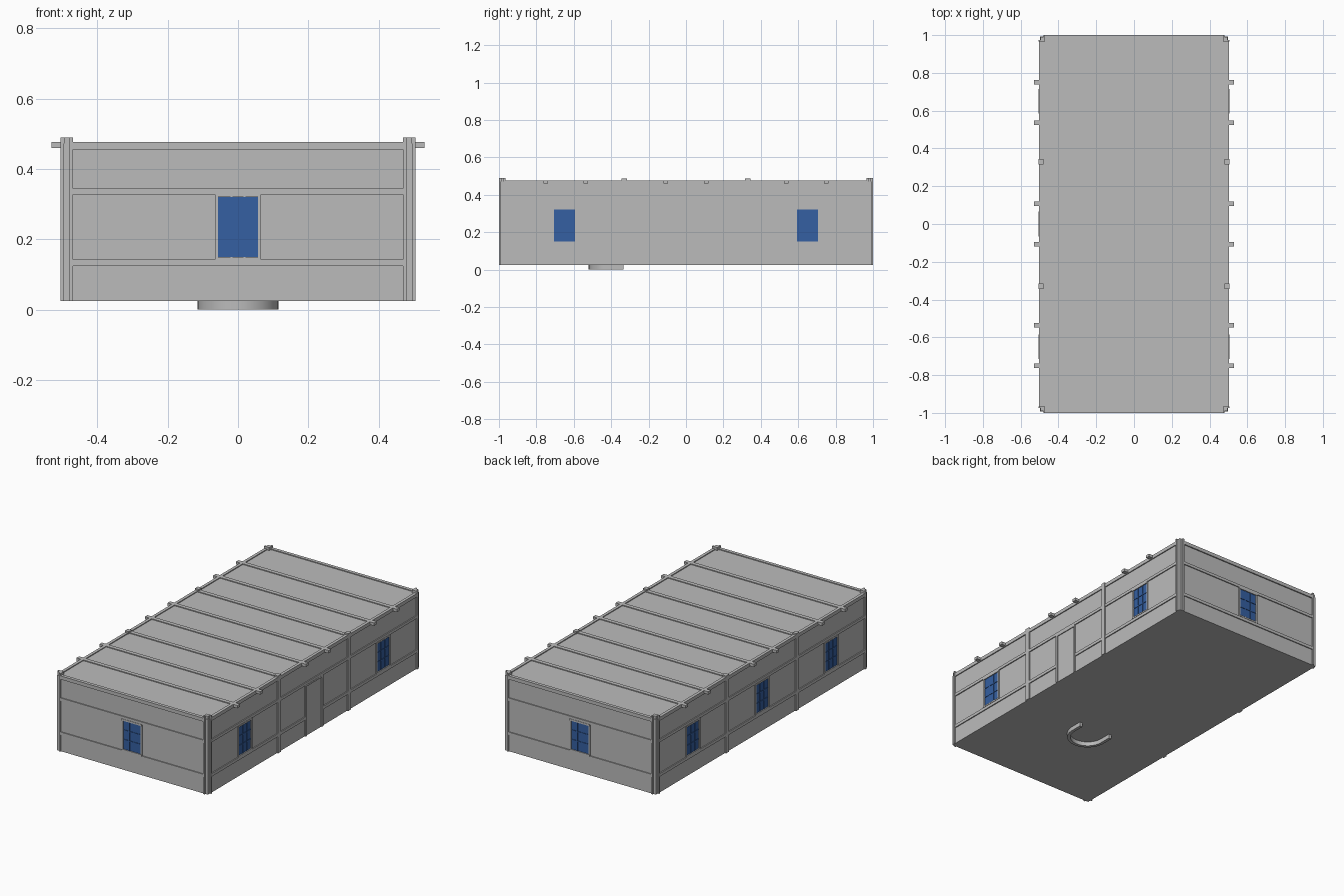
import bpy, bmesh, math
from mathutils import Matrix

cube = bpy.data.objects.get("Cube")
if cube:
    bpy.data.objects.remove(cube)


def material(name, rgb):
    m = bpy.data.materials.new(name)
    m.use_nodes = True
    m.diffuse_color = (*rgb, 1)
    m.node_tree.nodes["Principled BSDF"].inputs["Base Color"].default_value = (*rgb, 1)
    return m


GREY = material("plain grey", (0.5, 0.5, 0.5))
BLUE = material("window blue", (0.035, 0.115, 0.36))
FLOOR, ROOF, WALL_X, WALL_Y = 0.025, 0.472, 0.497, 0.993


def finish(name, bm, mat, matrix=None):
    if matrix:
        bm.transform(matrix)
    bmesh.ops.recalc_face_normals(bm, faces=bm.faces)
    mesh = bpy.data.meshes.new(name)
    bm.to_mesh(mesh)
    bm.free()
    mesh.materials.append(mat)
    obj = bpy.data.objects.new(name, mesh)
    bpy.context.collection.objects.link(obj)
    return obj


def boxes(name, ranges, mat=GREY, matrix=None):
    """One object from boxes given as (x0, x1, y0, y1, z0, z1)."""
    bm = bmesh.new()
    for x0, x1, y0, y1, z0, z1 in ranges:
        centre = Matrix.Translation(((x0 + x1) / 2, (y0 + y1) / 2, (z0 + z1) / 2))
        size = Matrix.Diagonal((x1 - x0, y1 - y0, z1 - z0, 1))
        bmesh.ops.create_cube(bm, size=1, matrix=centre @ size)
    return finish(name, bm, mat, matrix)


def prism(name, profile, z0, z1, matrix=None):
    """Extrude a flat outline upward."""
    bm = bmesh.new()
    face = bm.faces.new([bm.verts.new((x, y, z0)) for x, y in profile])
    top = bmesh.ops.extrude_face_region(bm, geom=[face])["geom"]
    for v in top:
        if isinstance(v, bmesh.types.BMVert):
            v.co.z = z1
    return finish(name, bm, GREY, matrix)


def on_wall(side, along):
    """Place parts drawn on a front wall (outward is -y) on any wall."""
    angle = {"front": 0, "right": 90, "back": 180, "left": 270}[side]
    dist = WALL_Y if side in ("front", "back") else WALL_X
    return (Matrix.Rotation(math.radians(angle), 4, "Z")
            @ Matrix.Translation((along, -dist, 0)))


# Main block
boxes("building_body", [(-WALL_X, WALL_X, -WALL_Y, WALL_Y, FLOOR, ROOF)])

# Stepped corner posts
step = [(0.47, 0.965), (0.505, 0.965), (0.505, 0.975), (0.495, 0.975),
        (0.495, 0.99), (0.48, 0.99), (0.48, 1.0), (0.47, 1.0)]
for sx in (-1, 1):
    for sy in (-1, 1):
        prism("corner_post", [(sx * x, sy * y) for x, y in step], FLOOR, 0.49)

# Posts dividing the long walls
for s in (-1, 1):
    for y in (-0.33, 0.33):
        x0, x1 = sorted((s * 0.48, s * 0.505))
        boxes("middle_post", [(x0, x1, y - 0.014, y + 0.014, FLOOR, 0.486)])

# Roof beams, most of them poking out past the walls
for i in range(8):
    y = -0.75 + i * 1.5 / 7
    reach = 0.5 if i in (2, 5) else 0.53
    boxes("roof_beam", [(-reach, reach, y - 0.012, y + 0.012, 0.46, 0.477)])

# Edge strips around the roof
for s in (-1, 1):
    x0, x1 = sorted((s * 0.485, s * 0.503))
    boxes("roof_side_edge", [(x0, x1, -0.967, 0.967, 0.456, 0.477)])
    y0, y1 = sorted((s * 0.98, s * 1.0))
    boxes("roof_end_edge", [(-0.472, 0.472, y0, y1, 0.456, 0.477)])

# Horizontal wall rails; the low one stops at the door
RAILS = ((0.124, 0.142), (0.328, 0.345))
for side, half in (("front", 0.475), ("back", 0.475), ("left", 0.967), ("right", 0.967)):
    for low, (z0, z1) in zip((True, False), RAILS):
        spans = [(-half, half)]
        if side == "right" and low:
            spans = [(-half, -0.083), (0.083, half)]
        boxes(side + "_wall_rail",
              [(a, b, -0.006, 0.004, z0, z1) for a, b in spans], GREY, on_wall(side, 0))


# Windows: pane, glazing bars and frame
def window(side, along):
    m = on_wall(side, along)
    w, z0, z1 = 0.057, 0.15, 0.32
    bars = [(-w, w, -0.002, 0.004, z0, z1)]
    for x in (-w / 3, w / 3):
        bars.append((x - 0.003, x + 0.003, -0.005, 0, z0, z1))
    for k in (1, 2):
        z = z0 + (z1 - z0) * k / 3
        bars.append((-w, w, -0.005, 0, z - 0.003, z + 0.003))
    boxes(side + "_window_pane", bars, BLUE, m)
    f = w + 0.009
    boxes(side + "_window_frame", [
        (-f, -w, -0.006, 0.004, z0, z1), (w, f, -0.006, 0.004, z0, z1),
        (-f, f, -0.008, 0.004, z0 - 0.009, z0), (-f, f, -0.008, 0.004, z1, z1 + 0.01)],
        GREY, m)


for side, places in (("front", (0,)), ("back", (0,)),
                     ("right", (-0.65, 0.65)), ("left", (-0.65, 0, 0.65))):
    for along in places:
        window(side, along)

# Door with its surround
boxes("door_panel", [(-0.07, 0.07, -0.002, 0.004, FLOOR, 0.32)], GREY, on_wall("right", 0))
boxes("door_frame", [(-0.083, -0.07, -0.007, 0.004, FLOOR, 0.33),
                     (0.07, 0.083, -0.007, 0.004, FLOOR, 0.33),
                     (-0.07, 0.07, -0.007, 0.004, 0.32, 0.33)], GREY, on_wall("right", 0))


# Horseshoe-shaped foot under the floor, open to the back
def arc(radius, steps=24):
    pts = [(radius * math.cos(math.pi * (1 + i / steps)),
            -0.405 + radius * math.sin(math.pi * (1 + i / steps))) for i in range(steps + 1)]
    return [(-radius, -0.335)] + pts + [(radius, -0.335)]


foot = prism("horseshoe_foot", arc(0.115) + arc(0.097)[::-1], 0, FLOOR + 0.002)
bpy.context.view_layer.objects.active = foot
foot.select_set(True)
bpy.ops.object.shade_smooth_by_angle(angle=math.radians(30))
